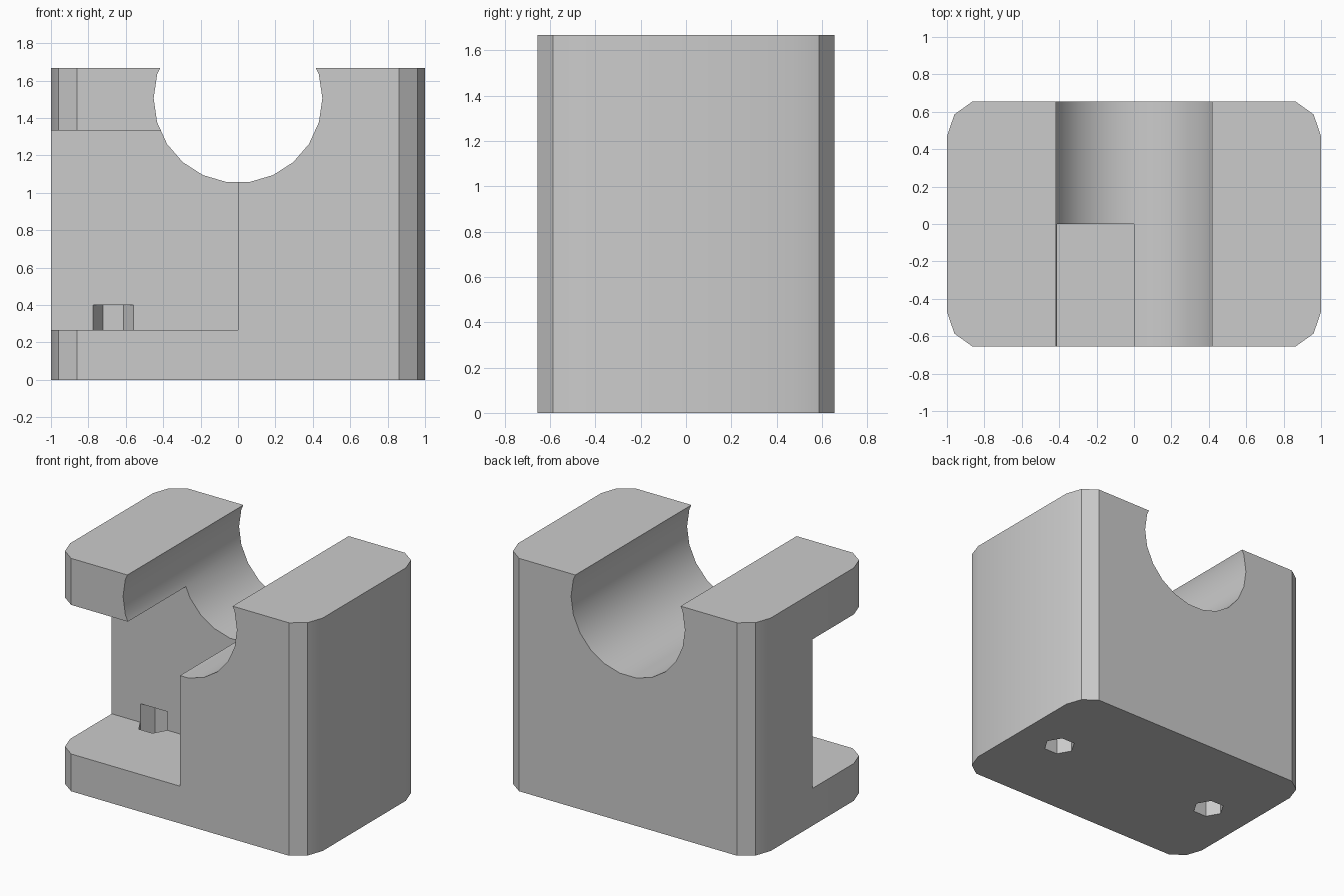
import bpy, bmesh, math
from mathutils import Vector

if "Cube" in bpy.data.objects:
    bpy.data.objects.remove(bpy.data.objects["Cube"])

HALF_DEPTH = 0.656
HEIGHT = 1.667

grey = bpy.data.materials.new("light grey")
grey.use_nodes = True
grey.diffuse_color = (0.6, 0.6, 0.6, 1)
grey.node_tree.nodes["Principled BSDF"].inputs["Base Color"].default_value = (0.6, 0.6, 0.6, 1)


def prism(name, outline, extrusion):
    """Extrude a closed outline of 3D points along a vector."""
    bm = bmesh.new()
    face = bm.faces.new([bm.verts.new(p) for p in outline])
    grown = bmesh.ops.extrude_face_region(bm, geom=[face])["geom"]
    verts = [v for v in grown if isinstance(v, bmesh.types.BMVert)]
    bmesh.ops.translate(bm, verts=verts, vec=Vector(extrusion))
    bmesh.ops.recalc_face_normals(bm, faces=bm.faces)
    mesh = bpy.data.meshes.new(name)
    bm.to_mesh(mesh)
    bm.free()
    mesh.materials.append(grey)
    obj = bpy.data.objects.new(name, mesh)
    bpy.context.collection.objects.link(obj)
    return obj


# Block with faceted upright corners
corner = [(1, 0.47), (0.96, 0.586), (0.862, HALF_DEPTH)]
outline = []
for sx, sy in ((1, 1), (-1, 1), (-1, -1), (1, -1)):
    points = corner if sx * sy > 0 else corner[::-1]
    outline += [(sx * x, sy * y, 0) for x, y in points]
block = prism("block", outline, (0, 0, HEIGHT))

# Round groove through the top
sides = 22
turns = [2 * math.pi * i / sides for i in range(sides)]
groove = prism("groove_cutter",
               [(0.451 * math.cos(t), -1, 1.505 + 0.451 * math.sin(t)) for t in turns],
               (0, 2, 0))

# Quarter notch in the front corner
notch = prism("notch_cutter", [(-2, -1, 0.267), (0, -1, 0.267), (0, 0, 0.267), (-2, 0, 0.267)],
              (0, 0, 1.067))

# Hexagonal blind holes in the underside
cutters = [groove, notch]
for side, x in (("left", 0.667), ("right", -0.667)):
    hexagon = [(x + 0.107 * math.cos(i * math.pi / 3), 0.107 * math.sin(i * math.pi / 3), -0.2)
               for i in range(6)]
    cutters.append(prism(side + "_hole_cutter", hexagon, (0, 0, 0.6)))

# Cut the block, then remove the cutters
bpy.context.view_layer.objects.active = block
for cutter in cutters:
    cutter.hide_render = True
    cut = block.modifiers.new(cutter.name, "BOOLEAN")
    cut.operation = "DIFFERENCE"
    cut.solver = "EXACT"
    cut.object = cutter
    bpy.ops.object.modifier_apply(modifier=cut.name)
    bpy.data.objects.remove(cutter)

# Smooth the groove and side curves, keep hard edges sharp
bpy.ops.object.select_all(action="DESELECT")
block.select_set(True)
bpy.ops.object.shade_smooth_by_angle(angle=math.radians(30))
